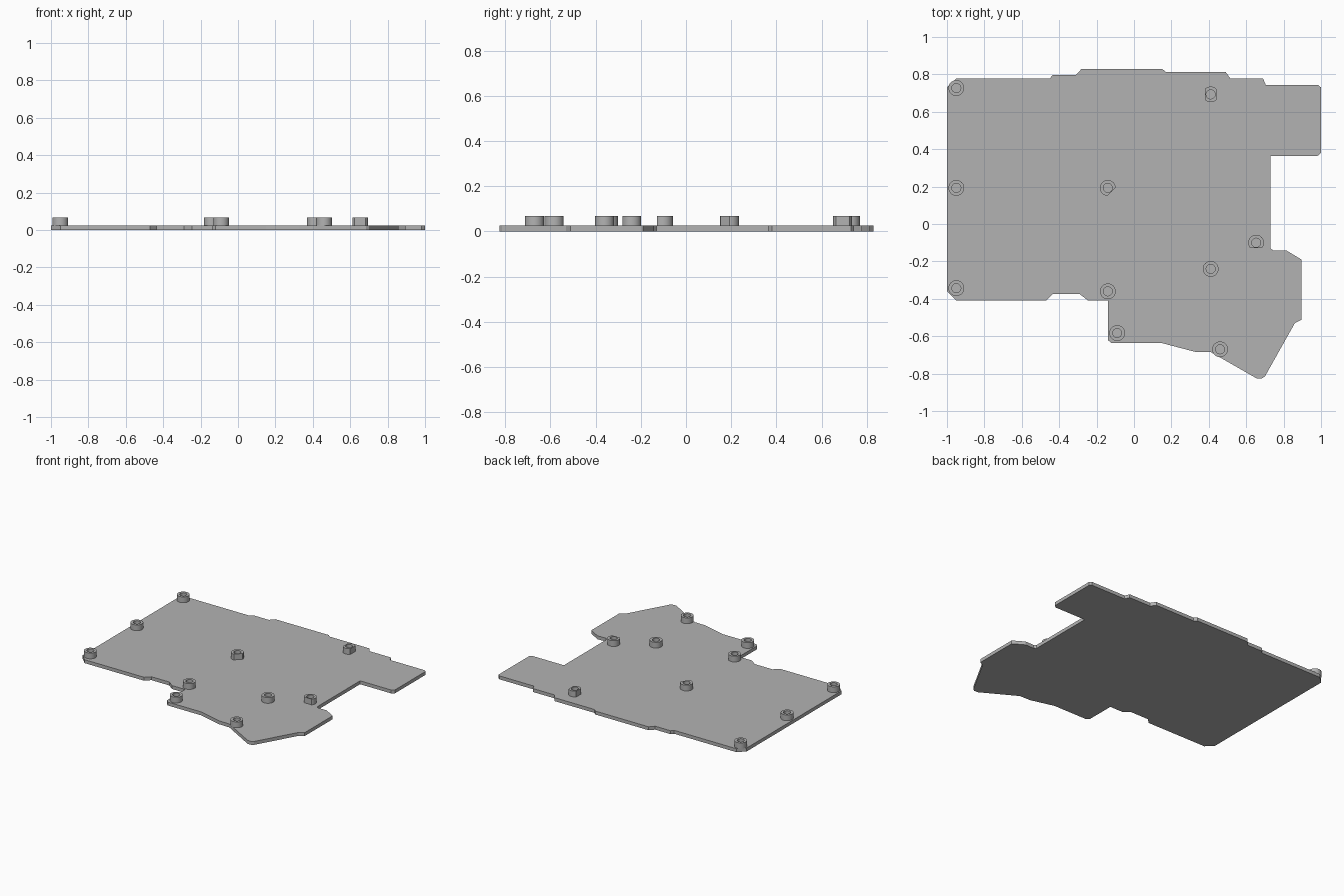
import bpy, bmesh, math

if "Cube" in bpy.data.objects:
    bpy.data.objects.remove(bpy.data.objects["Cube"])

grey = bpy.data.materials.new("plain grey")
grey.diffuse_color = (0.45, 0.45, 0.45, 1)
grey.use_nodes = True
grey.node_tree.nodes["Principled BSDF"].inputs["Base Color"].default_value = grey.diffuse_color
PLATE_TOP, POST_TOP = 0.025, 0.067


def finish(name, bm):
    bmesh.ops.recalc_face_normals(bm, faces=bm.faces)
    mesh = bpy.data.meshes.new(name)
    bm.to_mesh(mesh)
    bm.free()
    mesh.materials.append(grey)
    obj = bpy.data.objects.new(name, mesh)
    bpy.context.collection.objects.link(obj)
    return obj


# Base plate: one outline, extruded upward
outline = [
    (-1, .73), (-.95, .778), (-.45, .778), (-.435, .797), (-.31, .797), (-.28, .83),
    (.15, .83), (.17, .813), (.49, .813), (.515, .778), (.69, .778), (.705, .743),
    (.985, .743), (1, .73), (1, .38), (.98, .363), (.73, .363), (.73, -.13),
    (.745, -.142), (.815, -.142), (.895, -.19), (.895, -.512), (.86, -.53),
    (.70, -.815), (.685, -.825), (.655, -.825), (.41, -.685), (.325, -.683),
    (.15, -.637), (-.12, -.637), (-.14, -.62), (-.14, -.41), (-.245, -.41),
    (-.29, -.375), (-.435, -.375), (-.47, -.41), (-.95, -.41), (-1, -.36)]
bm = bmesh.new()
base = bm.faces.new([bm.verts.new((x, y, 0)) for x, y in outline])
ext = bmesh.ops.extrude_face_region(bm, geom=[base], use_keep_orig=True)
bmesh.ops.translate(bm, vec=(0, 0, PLATE_TOP),
                    verts=[g for g in ext["geom"] if isinstance(g, bmesh.types.BMVert)])
bmesh.ops.triangulate(bm, faces=[f for f in bm.faces if len(f.verts) > 4])
finish("base_plate", bm)


# Hollow screw posts, some with flats on the given sides (angle, distance)
def post(name, cx, cy, flats=(), r=0.042, hole=0.024, n=48):
    bm = bmesh.new()
    rings = []
    for z, inner in ((PLATE_TOP, False), (POST_TOP, False), (POST_TOP, True), (PLATE_TOP, True)):
        ring = []
        for i in range(n):
            a = 2 * math.pi * i / n
            d = hole if inner else r
            if not inner:
                for ang, dist in flats:
                    c = math.cos(a - math.radians(ang))
                    if c > 0:
                        d = min(d, dist / c)
            ring.append(bm.verts.new((cx + d * math.cos(a), cy + d * math.sin(a), z)))
        rings.append(ring)
    for lo, hi in zip(rings, rings[1:]):
        for i in range(n):
            j = (i + 1) % n
            bm.faces.new((lo[i], lo[j], hi[j], hi[i]))
    obj = finish(name, bm)
    # open tube resting on the plate: make sure the outer wall faces out
    f = obj.data.polygons[0]
    if f.normal.x * (f.center.x - cx) + f.normal.y * (f.center.y - cy) < 0:
        obj.data.flip_normals()
    bpy.ops.object.select_all(action='DESELECT')
    obj.select_set(True)
    bpy.context.view_layer.objects.active = obj
    bpy.ops.object.shade_smooth_by_angle(angle=math.radians(30))


posts = [
    (-.95, .727), (-.95, .193), (-.95, -.343), (-.14, -.36),
    (-.09, -.583), (.46, -.67), (.41, -.24),
    (-.14, .193, ((-45, .029),)),
    (.653, -.1, ((-90, .029),)),
    (.41, .693, ((0, .031), (180, .031)))]
for k, p in enumerate(posts):
    post(f"screw_post_{k + 1}", *p)
